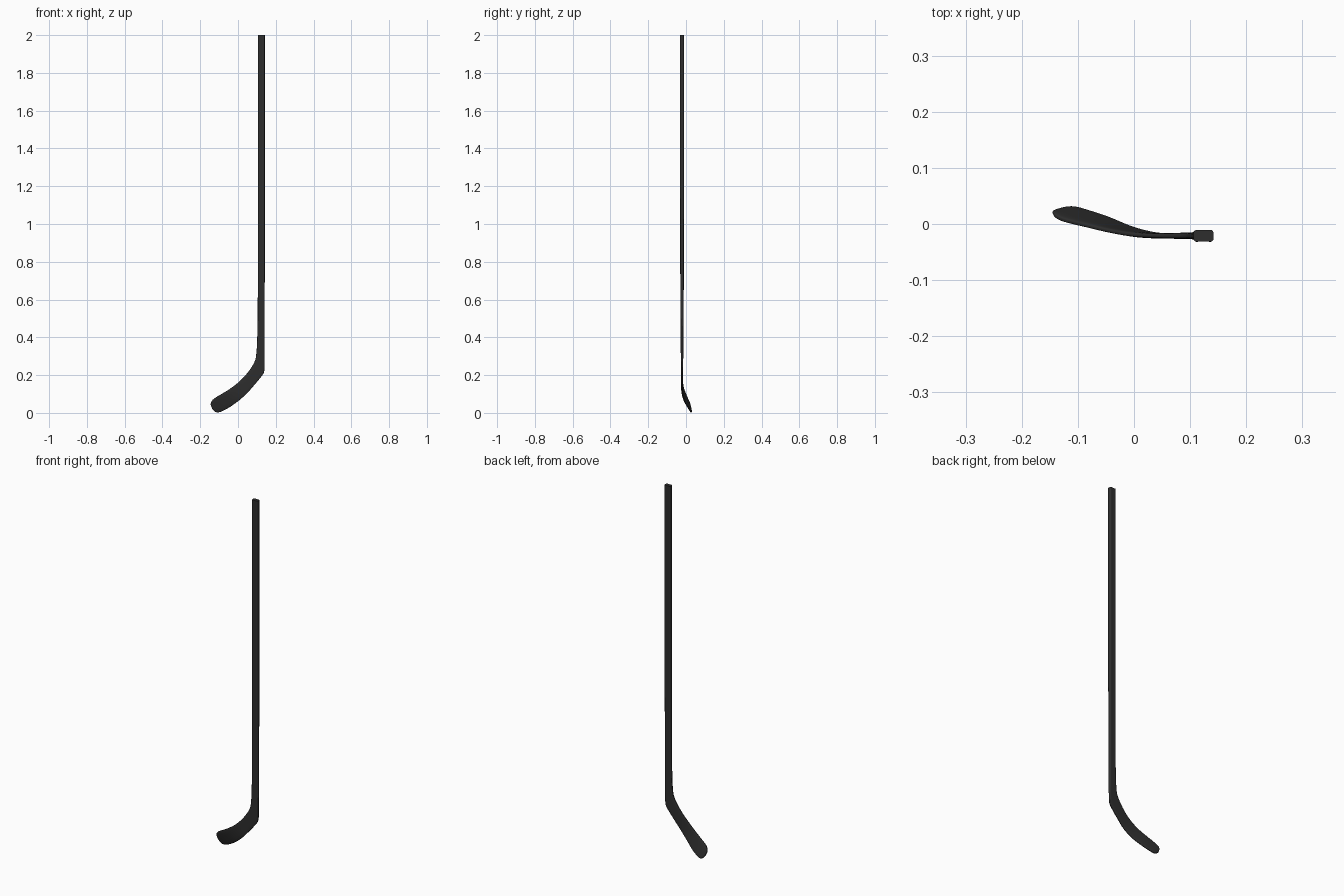
import bpy, bmesh, math
from mathutils import Vector

if "Cube" in bpy.data.objects:
    bpy.data.objects.remove(bpy.data.objects["Cube"])

black = bpy.data.materials.new("matte_black")
black.diffuse_color = (0.027, 0.027, 0.027, 1)
black.use_nodes = True
black.node_tree.nodes["Principled BSDF"].inputs["Base Color"].default_value = black.diffuse_color

# Cross-sections from butt end to toe:
# inner/top edge x, y, z, outer/bottom edge x, y, z, thickness
SECTIONS = [
    (.106, -.021, 2.0, .142, -.021, 2.0, .023),
    (.106, -.021, 1.35, .142, -.021, 1.35, .023),
    (.105, -.021, .82, .142, -.021, .82, .021),
    (.104, -.021, .52, .141, -.021, .51, .018),
    (.101, -.021, .38, .141, -.021, .34, .015),
    (.097, -.021, .315, .141, -.021, .26, .013),
    (.090, -.021, .277, .138, -.021, .216, .012),
    (.070, -.021, .240, .118, -.021, .185, .011),
    (.040, -.021, .200, .088, -.021, .149, .010),
    (.000, -.019, .160, .048, -.020, .104, .010),
    (-.045, -.012, .126, .002, -.009, .063, .010),
    (-.088, -.002, .099, -.045, .010, .030, .011),
    (-.114, .004, .084, -.078, .021, .012, .011),
    (-.131, .009, .072, -.103, .028, .003, .011),
    (-.141, .015, .060, -.120, .028, .006, .010),
    (-.145, .021, .045, -.135, .025, .020, .006),
]
STEPS, SIDES = 4, 28


def spline(a, b, c, d, t):
    return [0.5 * (2 * q + (r - p) * t + (2 * p - 5 * q + 4 * r - s) * t * t
                   + (3 * q - p - 3 * r + s) * t ** 3)
            for p, q, r, s in zip(a, b, c, d)]


def rounded(v, power=0.5):
    return math.copysign(abs(v) ** power, v)


# smooth the sections along the stick
rows = []
last = len(SECTIONS) - 1
for i in range(last):
    pts = [SECTIONS[min(max(i + k, 0), last)] for k in (-1, 0, 1, 2)]
    rows += [spline(*pts, s / STEPS) for s in range(STEPS)]
rows.append(list(SECTIONS[-1]))

# one-piece shaft and blade: loft with slightly hollow shaft sides
bm = bmesh.new()
rings = []
for i, r in enumerate(rows):
    a, b, thick = Vector(r[:3]), Vector(r[3:6]), r[6]
    mid, half = (a + b) / 2, (b - a) / 2
    prev, nxt = rows[max(i - 1, 0)], rows[min(i + 1, len(rows) - 1)]
    along = Vector([nxt[k] + nxt[k + 3] - prev[k] - prev[k + 3] for k in range(3)])
    normal = along.cross(half).normalized()
    hollow = 0.14 if r[2] > 0.5 else 0.14 * max(0, (r[2] - 0.25) / 0.25)
    ring = []
    for k in range(SIDES):
        ang = 2 * math.pi * (k + 0.5) / SIDES
        u, v = rounded(math.cos(ang)), rounded(math.sin(ang))
        v *= 1 - hollow * max(0, 1 - 2 * u * u)
        ring.append(bm.verts.new(mid + half * u + normal * (v * thick / 2)))
    rings.append(ring)
for p, q in zip(rings, rings[1:]):
    for k in range(SIDES):
        n = (k + 1) % SIDES
        bm.faces.new((p[k], p[n], q[n], q[k]))
bm.faces.new(rings[0])
bm.faces.new(rings[-1])
bmesh.ops.recalc_face_normals(bm, faces=bm.faces)

mesh = bpy.data.meshes.new("stick")
bm.to_mesh(mesh)
bm.free()
mesh.materials.append(black)
stick = bpy.data.objects.new("hockey_stick", mesh)
bpy.context.collection.objects.link(stick)
bpy.context.view_layer.objects.active = stick
stick.select_set(True)
bpy.ops.object.shade_smooth_by_angle(angle=math.radians(40))
